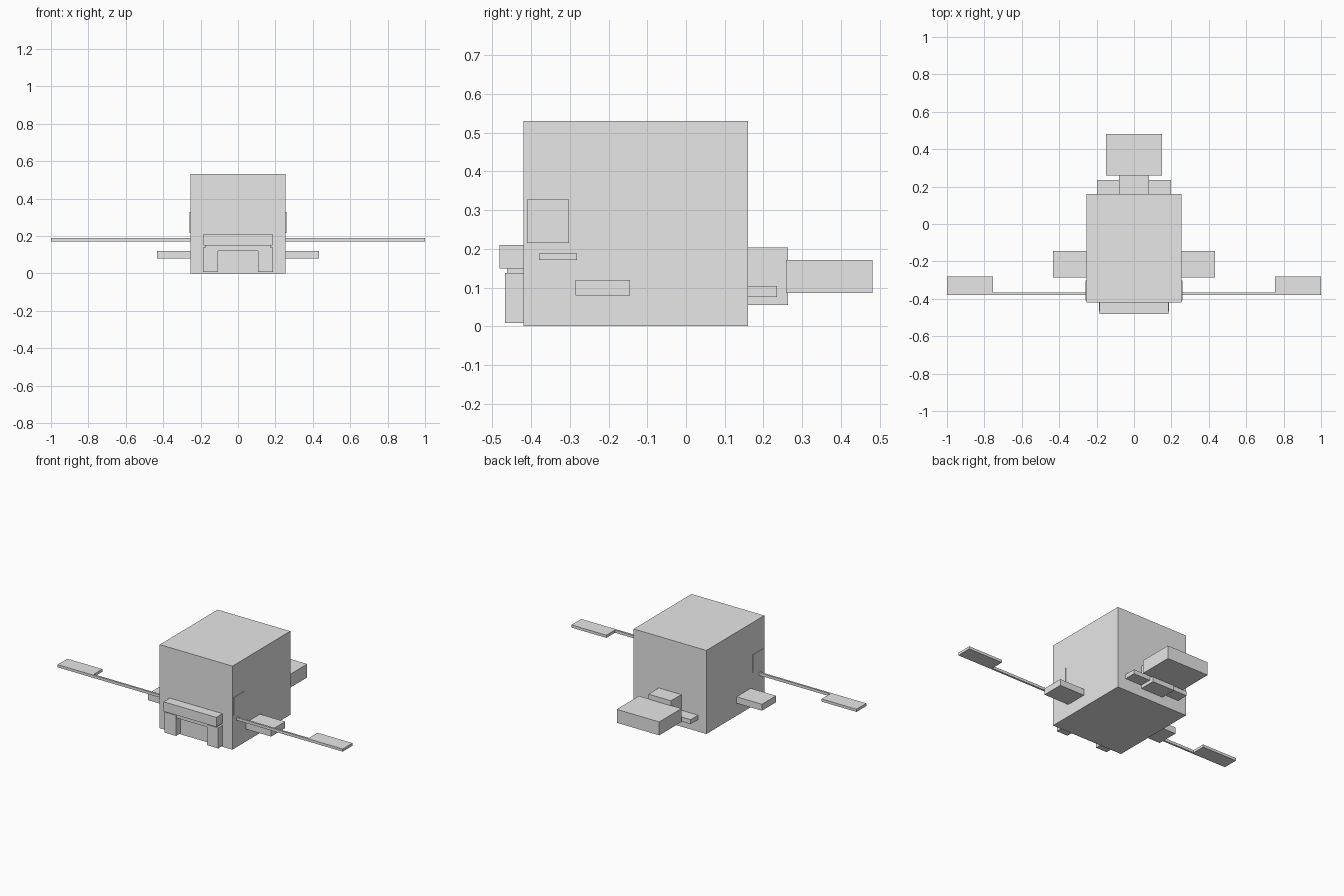
import bpy
from mathutils import Vector

old = bpy.data.objects.get("Cube")
if old:
    bpy.data.objects.remove(old, do_unlink=True)

# One plain grey material for the whole model
grey = bpy.data.materials.new("light grey")
grey.use_nodes = True
colour = (0.8, 0.8, 0.8, 1)
grey.diffuse_color = colour
grey.node_tree.nodes["Principled BSDF"].inputs["Base Color"].default_value = colour


def box(name, xs, ys, zs):
    """Box spanning the given (low, high) ranges."""
    low, high = (Vector(c) for c in zip(xs, ys, zs))
    bpy.ops.mesh.primitive_cube_add(size=1)
    obj = bpy.context.object
    obj.name = obj.data.name = name
    for v in obj.data.vertices:
        v.co = [(a + b) / 2 + c * (b - a) for a, b, c in zip(low, high, v.co)]
    obj.data.materials.append(grey)
    return obj


def pair(name, xs, ys, zs):
    """Matching boxes on the left (+x) and right (-x)."""
    box("left_" + name, xs, ys, zs)
    box("right_" + name, (-xs[1], -xs[0]), ys, zs)


# Body with thin side panels for eyes
box("body", (-0.255, 0.255), (-0.42, 0.16), (0, 0.53))
pair("eye", (0.25, 0.259), (-0.41, -0.302), (0.215, 0.327))

# Mouth: upper lip, recessed crossbar and two hanging teeth
box("upper_lip", (-0.185, 0.185), (-0.482, -0.415), (0.149, 0.21))
box("lip_crossbar", (-0.175, 0.175), (-0.462, -0.415), (0.12, 0.15))
pair("tooth", (0.108, 0.187), (-0.467, -0.415), (0.008, 0.138))

# Feelers: thin rods ending in flat paddles
pair("feeler_rod", (0.25, 0.76), (-0.379, -0.367), (0.171, 0.188))
pair("feeler_paddle", (0.755, 1.0), (-0.379, -0.281), (0.171, 0.188))

# Side fins
pair("side_fin", (0.25, 0.432), (-0.285, -0.144), (0.079, 0.12))

# Tail: stem, broad end block and small rear fins
box("tail_stem", (-0.079, 0.079), (0.155, 0.263), (0.055, 0.203))
box("tail_end", (-0.149, 0.149), (0.258, 0.481), (0.086, 0.171))
pair("rear_fin", (0.07, 0.197), (0.155, 0.235), (0.076, 0.104))
